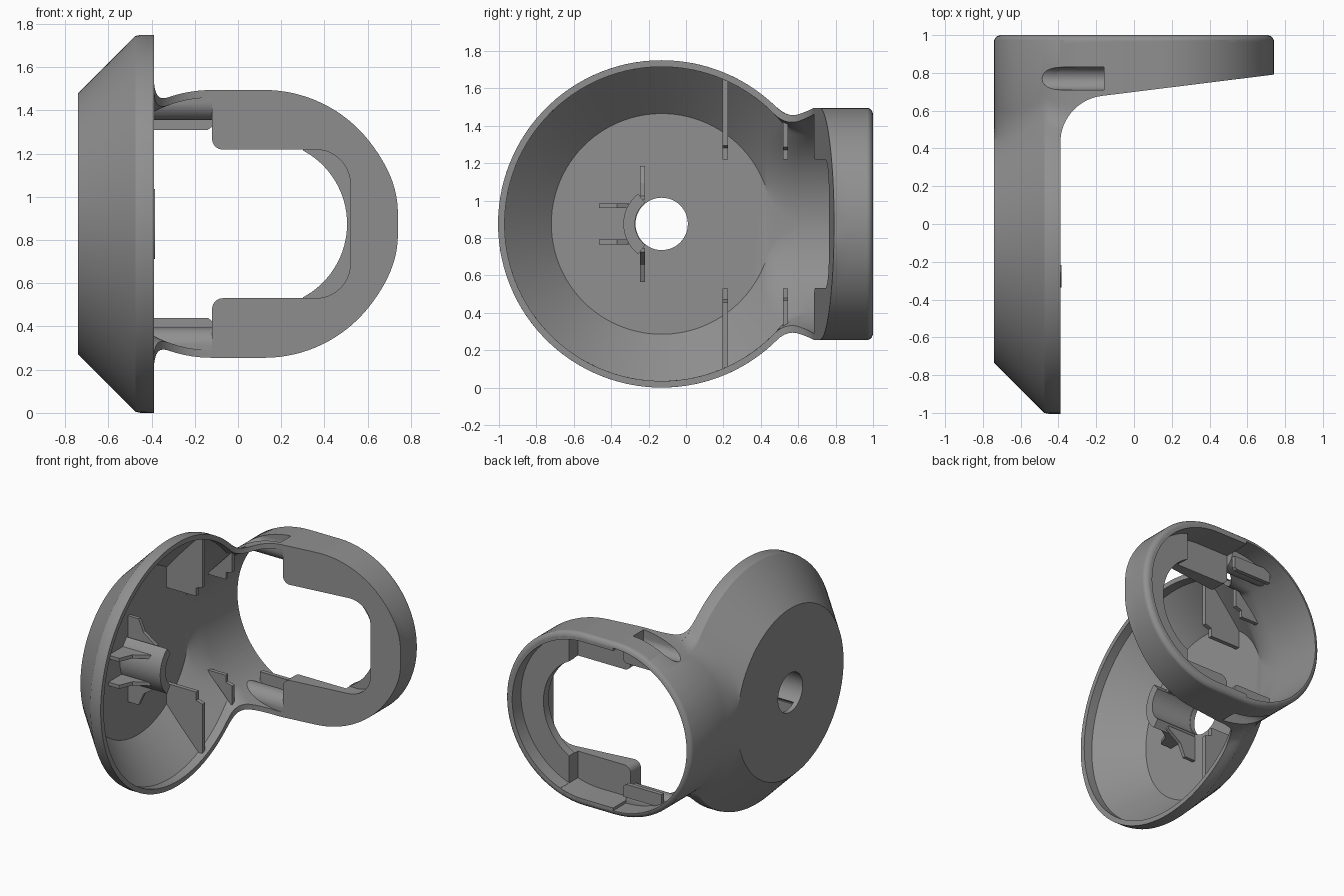
import bpy, bmesh
from math import sin, cos, pi, sqrt, atan2, acos, radians

if "Cube" in bpy.data.objects:
    bpy.data.objects.remove(bpy.data.objects["Cube"])

AXIS_Z = 0.875      # height of the symmetry plane; all z below are relative to it
CUP_Y = -0.13       # cup axis
helpers = []
grey = bpy.data.materials.new('dark_grey')
grey.diffuse_color = (0.28, 0.28, 0.28, 1)
grey.use_nodes = True
grey.node_tree.nodes["Principled BSDF"].inputs["Base Color"].default_value = grey.diffuse_color


def loft(name, rings, helper=False):
    """Skin equal-length closed rings and cap both ends."""
    bm = bmesh.new()
    vs = [[bm.verts.new((x, y, z + AXIS_Z)) for x, y, z in r] for r in rings]
    n = len(rings[0])
    for a, b in zip(vs, vs[1:]):
        for i in range(n):
            j = (i + 1) % n
            bm.faces.new((a[i], a[j], b[j], b[i]))
    bm.faces.new(vs[0])
    bm.faces.new(vs[-1])
    bmesh.ops.recalc_face_normals(bm, faces=bm.faces)
    me = bpy.data.meshes.new(name)
    bm.to_mesh(me)
    bm.free()
    me.materials.append(grey)
    ob = bpy.data.objects.new(name, me)
    bpy.context.collection.objects.link(ob)
    if helper:
        ob.hide_render = True
        helpers.append(ob)
    return ob


def prism(name, pts, a, b, axis, helper=False):
    """Extrude a 2D outline along x, y or z."""
    put = {'x': lambda p, t: (t, p[0], p[1]),
           'y': lambda p, t: (p[0], t, p[1]),
           'z': lambda p, t: (p[0], p[1], t)}[axis]
    return loft(name, [[put(p, t) for p in pts] for t in (a, b)], helper)


def boolean(ob, tool, op='DIFFERENCE'):
    m = ob.modifiers.new('bool', 'BOOLEAN')
    m.operation, m.object, m.solver = op, tool, 'EXACT'
    bpy.context.view_layer.objects.active = ob
    bpy.ops.object.modifier_apply(modifier=m.name)


def width(x, r):
    """Half height of the stadium outline at x."""
    d = max(abs(x) - 0.12, 0)
    return sqrt(max(r * r - d * d, 1e-4))


def arc(cx, cy, r, a0, a1, n):
    return [(cx + r * cos(a0 + (a1 - a0) * i / n),
             cy + r * sin(a0 + (a1 - a0) * i / n)) for i in range(n + 1)]


def band(r, x0, x1, n=24):
    """Part of a stadium outline between x0 and x1."""
    xs = [x0 + (x1 - x0) * sin(pi / 2 * i / n) for i in range(n + 1)]
    top = [(x, width(x, r)) for x in xs]
    return top + [(x, -z) for x, z in reversed(top)]


def cup_slice(x, R, w, f, y_end):
    """Circle blended with a fillet into a straight tail."""
    yc = CUP_Y + sqrt((R + f) ** 2 - (w + f) ** 2)
    t = atan2(w + f, yc - CUP_Y)
    top = arc(CUP_Y, 0, R, pi, t, 44) + arc(yc, w + f, f, t + pi, 1.5 * pi, 10)[1:]
    top.append((y_end, w))
    pts = top + [(y, -z) for y, z in reversed(top[1:])]
    return [(x, y, z) for y, z in pts]


def arm_front(x):
    """Front surface of the ring, seen from above."""
    if x < -0.171:
        return 0.43 + sqrt(max(0.0625 - (x + 0.14) ** 2, 0))
    return 0.678 + 0.124 * (x + 0.171)


def arm_height(x, y):
    R, f, w = 0.875, 0.2, width(x, 0.62)
    yc = CUP_Y + sqrt((R + f) ** 2 - (w + f) ** 2)
    if y >= yc:
        return w
    if y > CUP_Y + (yc - CUP_Y) * R / (R + f):
        return w + f - sqrt(f * f - (y - yc) ** 2)
    return sqrt(R * R - (y - CUP_Y) ** 2)


# Cup: conical dish whose side runs into the ring
t_end = acos(0.27 / 0.62)
xs = sorted([-0.12 - 0.62 * cos(t_end * i / 20) for i in range(21)] + [-0.475])
cup = loft('cup', [cup_slice(x, min(1.345 + x, 0.875), width(x, 0.62), 0.2, 1.0) for x in xs])

# Ring: curved arm with slanted front
xs = [-0.14 - 0.25 * cos(pi / 2 * i / 16) for i in range(16)]
xs += [-0.12, 0.0] + [0.12 + 0.62 * sin(pi / 2 * i / 28) for i in range(29)]
rings = []
for x in xs:
    y0 = arm_front(x)
    ys = [y0 + (1 - y0) * i / 18 for i in range(19)]
    rings.append([(x, y, arm_height(x, y)) for y in ys] +
                 [(x, y, -arm_height(x, y)) for y in reversed(ys)])
ring = loft('ring', rings)

# Rounded rear edge
edge = []
for y, r in ((-1.5, 3), (0.965, 3), (0.97, 0.622), (0.983, 0.616), (0.993, 0.607), (1.0, 0.59)):
    o = arc(0.12, 0, r, -pi / 2, pi / 2, 40) + arc(-0.12, 0, r, pi / 2, 1.5 * pi, 40)
    edge.append([(x, y, z) for x, z in o])
rear_edge = loft('rear_edge_tool', edge, True)
for ob in (cup, ring):
    boolean(ob, rear_edge, 'INTERSECT')

# Hollow interior shared by cup and ring
xs = sorted([-0.12 - 0.585 * cos(pi / 2 * i / 24) for i in range(25)] + [-0.455])
hollow = loft('hollow_tool', [cup_slice(x, min(1.295 + x, 0.84), width(x, 0.585), 0.235, 1.1)
                              for x in xs], True)
for ob in (cup, ring):
    boolean(ob, hollow)
boolean(cup, prism('hole_tool', arc(CUP_Y, 0, 0.14, 0, 2 * pi * 47 / 48, 47), -0.9, -0.6, 'x', True))

# Ring openings: front window, inner arc, rear recesses (window corners rounded)
low = [(-0.3, -0.394)] + arc(-0.07, -0.394, 0.05, pi, pi / 2, 8)
high = [(x, -z) for x, z in reversed(low)]
window = low + arc(0.36, -0.184, 0.16, -pi / 2, 0, 10) + arc(0.36, 0.184, 0.16, 0, pi / 2, 10) + high
a = radians(63.3)
inner = low + arc(0.12, 0, 0.385, -a, a, 32) + high
for name, pts, y0, y1 in (('window_tool', window, 0.3, 0.84),
                          ('inner_tool', inner, 0.3, 1.2),
                          ('recess_tool', band(0.565, -0.13, 0.3), 0.80, 1.2),
                          ('rear_recess_tool', band(0.564, -0.13, 0.684), 0.90, 1.2)):
    boolean(ring, prism(name, pts, y0, y1, 'y', True))

smooth = [cup, ring]
limit = prism('limit_tool', band(0.615, -0.7, 0.5), 0.2, 1.2, 'y', True)
for s, side in ((1, 'upper'), (-1, 'lower')):
    def flip(pts):
        return [(p, s * q) for p, q in pts]

    # Rounded screw trough with a slot open to the outside
    slot = prism('slot_tool', flip(arc(0.77, 0.56, 0.06, pi, 2 * pi, 16) + [(0.83, 0.9), (0.71, 0.9)]),
                 -0.6, -0.16, 'x', True)
    trough = prism(side + '_trough', flip(arc(0.77, 0.565, 0.085, pi, 2 * pi, 20)
                                          + [(0.855, 0.7), (0.685, 0.7)]), -0.47, -0.12, 'x')
    boolean(trough, limit, 'INTERSECT')
    for ob in (trough, cup, ring):
        boolean(ob, slot)
    smooth.append(trough)
    prism(side + '_rail', flip([(-0.42, 0.435), (-0.14, 0.435), (-0.12, 0.45),
                                (-0.12, 0.53), (-0.42, 0.53)]), 0.85, 0.88, 'y')

    # Notched support ribs in the cup
    prism(side + '_long_rib', flip([(-0.715, 0.345), (-0.715, 0.49), (-0.45, 0.775), (-0.42, 0.775),
                                    (-0.42, 0.42), (-0.47, 0.405), (-0.47, 0.345)]), 0.195, 0.225, 'y')
    prism(side + '_short_rib', flip([(-0.61, 0.345), (-0.41, 0.555), (-0.41, 0.41),
                                     (-0.46, 0.395), (-0.46, 0.345)]), 0.518, 0.545, 'y')

    # Gussets bracing the cable guide
    prism(side + '_gusset', flip([(-0.715, 0.13), (-0.715, 0.31), (-0.62, 0.31), (-0.58, 0.22),
                                  (-0.48, 0.15), (-0.48, 0.13)]), -0.245, -0.22, 'y')
    prism(side + '_side_gusset', [(-0.715, -0.28), (-0.715, -0.465), (-0.62, -0.465),
                                  (-0.58, -0.37), (-0.48, -0.31), (-0.48, -0.28)],
          s * 0.084, s * 0.11, 'z')

# Cable guide: part tube beside the hole
b = radians(52)
guide = prism('cable_guide', arc(CUP_Y, 0, 0.205, pi - b, pi + b, 20)
              + arc(CUP_Y, 0, 0.143, pi + b, pi - b, 20), -0.715, -0.385, 'x')
smooth.append(guide)

for h in helpers:
    bpy.data.objects.remove(h)
for ob in smooth:
    bpy.ops.object.select_all(action='DESELECT')
    ob.select_set(True)
    bpy.context.view_layer.objects.active = ob
    bpy.ops.object.shade_smooth_by_angle(angle=radians(30))
